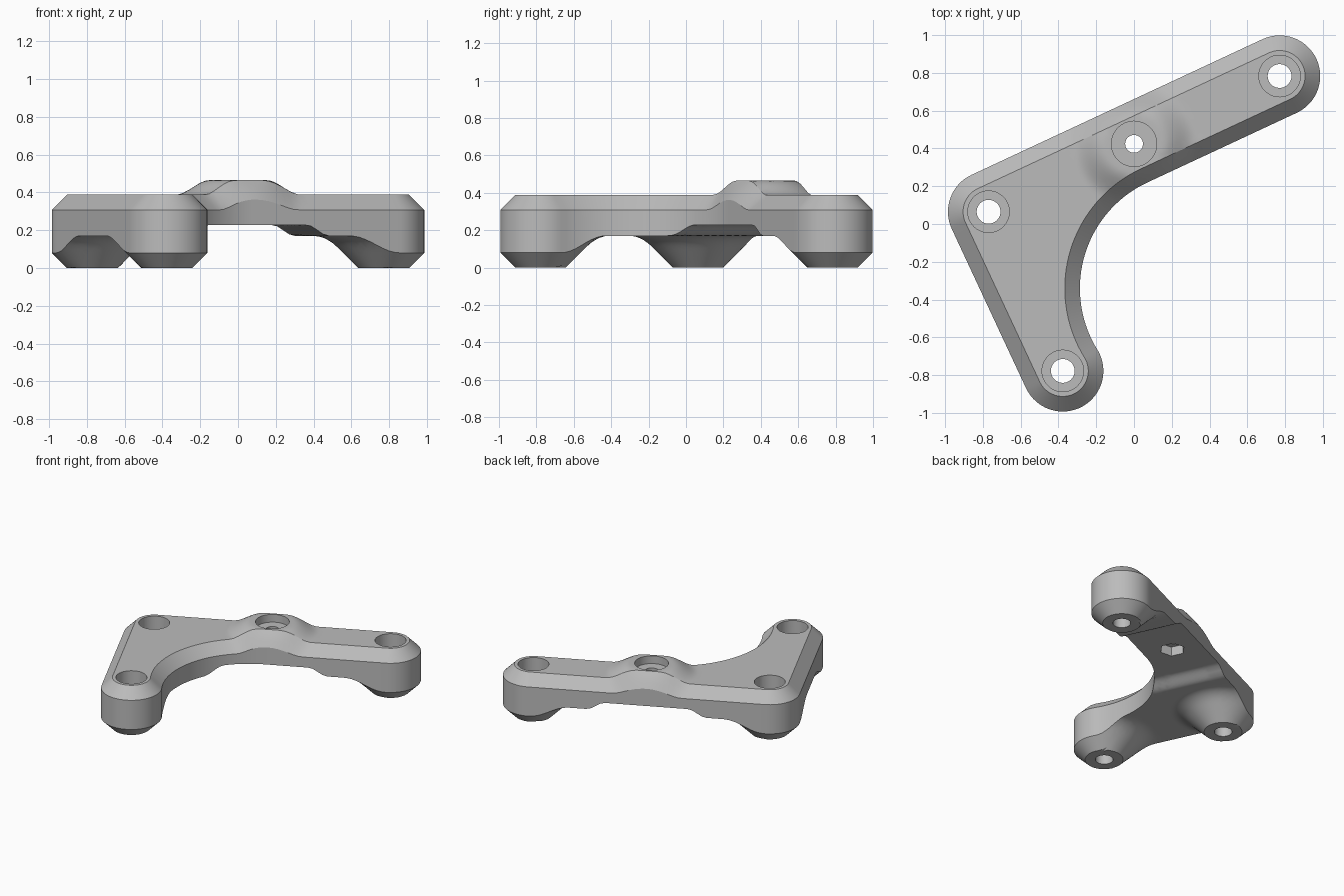
import bpy, bmesh, math
from mathutils import Vector, Matrix
from mathutils.geometry import delaunay_2d_cdt

cube = bpy.data.objects.get("Cube")
if cube:
    bpy.data.objects.remove(cube, do_unlink=True)

# Plan layout: long arm along +u, short arm along -v, corner at the origin
CORNER, LONG_END, SHORT_END = Vector((0, 0)), Vector((1.70, 0)), Vector((0, -0.93))
BOSS = Vector((0.85, 0))
FEET = (CORNER, LONG_END, SHORT_END)
R = 0.215
BEVEL = 0.08
FOOT_FLAT = R - BEVEL
STEP = 0.022
SCOOP, SCOOP_R = Vector((0.827, -0.833)), 0.618
PLACE = Matrix.Translation((-0.77, 0.065, 0)) @ Matrix.Rotation(math.radians(25), 4, "Z")

grey = bpy.data.materials.new("plain_grey")
grey.use_nodes = True
grey.diffuse_color = (0.5, 0.5, 0.5, 1)
grey.node_tree.nodes["Principled BSDF"].inputs["Base Color"].default_value = grey.diffuse_color


def arc(centre, radius, start, end, count):
    angles = [math.radians(start + (end - start) * i / count) for i in range(count + 1)]
    return [centre + radius * Vector((math.cos(a), math.sin(a))) for a in angles]


def outline(inset):
    """Bracket outline moved inward, with long edges subdivided."""
    r = R - inset
    corners = (arc(CORNER, r, 90, 180, 16) + arc(SHORT_END, r, 180, 366.7, 32)
               + arc(SCOOP, SCOOP_R + inset, 186.7, 90, 36)[1:]
               + arc(LONG_END, r, -90, 90, 32))
    points = []
    for a, b in zip(corners, corners[1:] + corners[:1]):
        n = max(1, round((b - a).length / 0.035))
        points += [a.lerp(b, i / n) for i in range(n)]
    return points


def inside(p, poly):
    hit = False
    for a, b in zip(poly, poly[1:] + poly[:1]):
        if (a.y > p.y) != (b.y > p.y):
            if p.x < a.x + (b.x - a.x) * (p.y - a.y) / (b.y - a.y):
                hit = not hit
    return hit


def smooth(lo, hi, x):
    t = min(1, max(0, (x - lo) / (hi - lo)))
    return t * t * (3 - 2 * t)


def soft_min(a, b, k=0.06):
    h = max(k - abs(a - b), 0) / k
    return min(a, b) - h * h * k / 4


def top_height(p, inset):
    boss = 0.077 * (1 - smooth(0.15, 0.33, (p - BOSS).length))
    return 0.388 + boss - max(0, BEVEL - inset)


def bottom_height(p):
    z = 0.228 - 0.058 * smooth(0.30, 0.43, abs(p.x - BOSS.x))
    for foot in FEET:
        z = soft_min(z, max(0, (p - foot).length - FOOT_FLAT))
    return z


# Plan points: inset rings, foot circles and a regular fill
points, insets, edges = [], [], []
for d in (0, 0.027, 0.054, BEVEL, 0.1):
    ring = outline(d)
    base, n = len(points), len(ring)
    points += ring
    insets += [d] * n
    edges += [(base + i, base + (i + 1) % n) for i in range(n)]
core = outline(0.11)
fill = [p for foot in FEET for p in arc(foot, FOOT_FLAT, 0, 360, 64)[:-1]]
for i in range(-10, 92):
    for j in range(-55, 11):
        p = Vector(((i + 0.5 * (j % 2)) * STEP, j * STEP))
        if all(abs((p - foot).length - FOOT_FLAT) > 0.01 for foot in FEET):
            fill.append(p)
fill = [p for p in fill if inside(p, core)]
points += fill
insets += [1] * len(fill)
plan, _, tris, sources, _, _ = delaunay_2d_cdt(points, edges, [], 1, 1e-5)

# Body: lift the plan into top and bottom skins and close the sides
bm = bmesh.new()
top, bottom = [], []
for p, src in zip(plan, sources):
    p = Vector((p[0], p[1]))
    inset = min((insets[i] for i in src), default=1)
    top.append(bm.verts.new((p.x, p.y, top_height(p, inset))))
    bottom.append(bm.verts.new((p.x, p.y, bottom_height(p))))
directed = {(t[i], t[(i + 1) % len(t)]) for t in tris for i in range(len(t))}
for t in tris:
    bm.faces.new([top[i] for i in t])
    bm.faces.new([bottom[i] for i in reversed(t)])
for a, b in directed:
    if (b, a) not in directed:
        bm.faces.new((top[b], top[a], bottom[a], bottom[b]))
loose = [v for v in bm.verts if not v.link_faces]
bmesh.ops.delete(bm, geom=loose, context="VERTS")
bmesh.ops.recalc_face_normals(bm, faces=bm.faces)
bm.transform(PLACE)
mesh = bpy.data.meshes.new("bracket_body")
bm.to_mesh(mesh)
bm.free()
body = bpy.data.objects.new("bracket_body", mesh)
bpy.context.collection.objects.link(body)
mesh.materials.append(grey)


def drill(centre, radius, low, high, sides=48):
    """Cut a round or polygonal hole between two heights."""
    at = PLACE @ Vector((centre.x, centre.y, (low + high) / 2))
    bpy.ops.mesh.primitive_cylinder_add(vertices=sides, radius=radius, depth=high - low,
                                        location=at, rotation=(0, 0, math.radians(25)))
    cutter = bpy.context.object
    cutter.name = "hole_cutter"
    cutter.hide_render = True
    cutter.data.materials.append(grey)
    mod = body.modifiers.new("hole", "BOOLEAN")
    mod.operation, mod.solver, mod.object = "DIFFERENCE", "EXACT", cutter
    with bpy.context.temp_override(object=body, active_object=body):
        bpy.ops.object.modifier_apply(modifier=mod.name)
    bpy.data.objects.remove(cutter, do_unlink=True)


# Screw holes with deep counterbores in the three feet
for foot in FEET:
    drill(foot, 0.063, -0.1, 0.6)
    drill(foot, 0.11, 0.17, 0.6)

# Boss hole: shallow counterbore above, hexagonal nut pocket below
drill(BOSS, 0.047, -0.1, 0.6)
drill(BOSS, 0.12, 0.405, 0.6)
drill(BOSS, 0.09, 0.1, 0.30, 6)

bpy.ops.object.select_all(action="DESELECT")
body.select_set(True)
bpy.context.view_layer.objects.active = body
bpy.ops.object.shade_smooth_by_angle(angle=math.radians(25))
